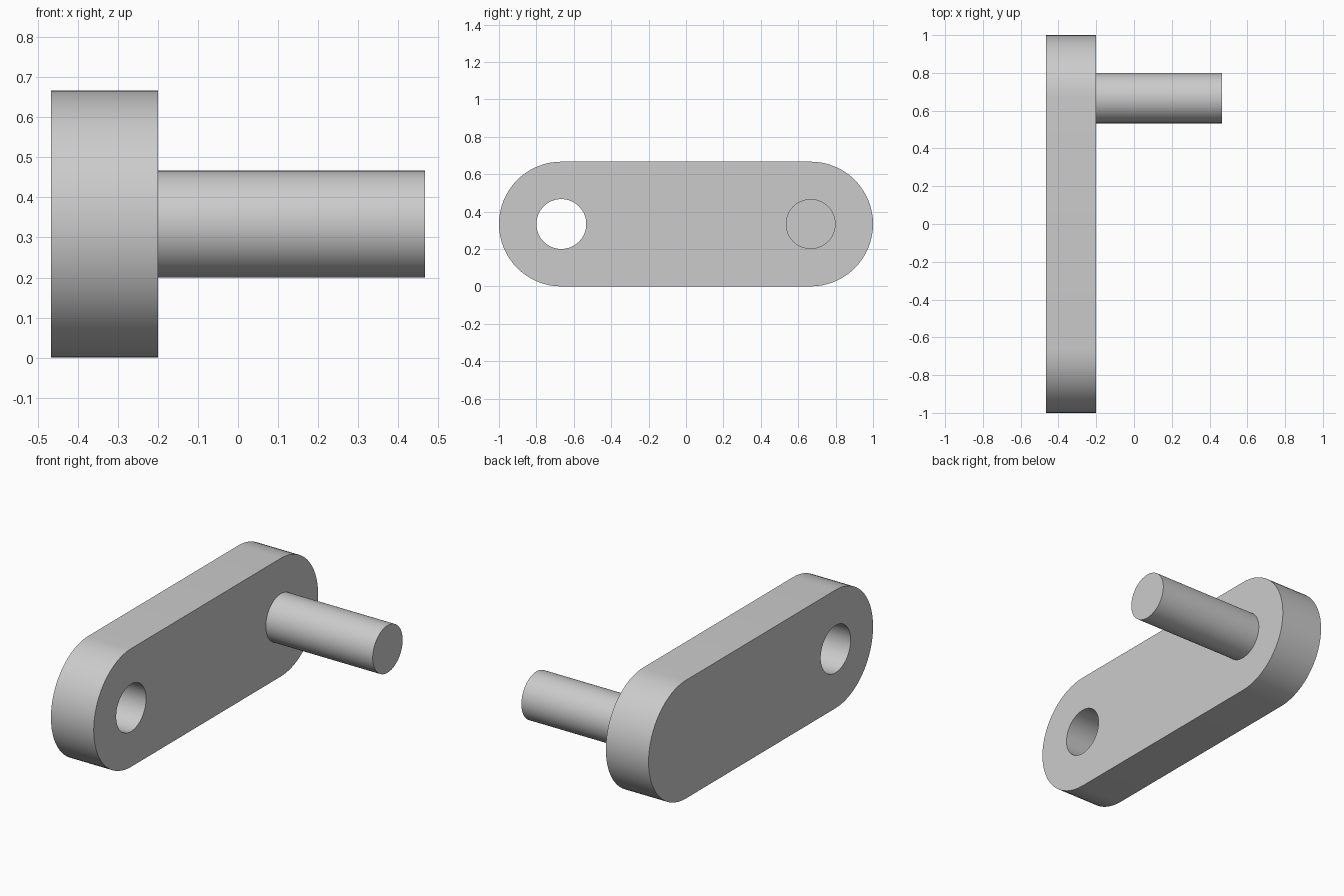
import bpy
import bmesh
from math import sin, cos, pi, radians
from mathutils import Matrix

if "Cube" in bpy.data.objects:
    bpy.data.objects.remove(bpy.data.objects["Cube"])

UNIT = 2 / 15            # shared radius of the pin and the hole
END_R = 2.5 * UNIT       # rounded plate ends
AXIS_Y = 1 - END_R       # hole and pin centres, front and back
AXIS_Z = END_R
X_BACK, X_FACE, X_TIP = -3.5 * UNIT, -1.5 * UNIT, 3.5 * UNIT
SEGMENTS = 64

grey = bpy.data.materials.new("light grey")
grey.use_nodes = True
grey.diffuse_color = (0.6, 0.6, 0.6, 1)
grey.node_tree.nodes["Principled BSDF"].inputs["Base Color"].default_value = (0.6, 0.6, 0.6, 1)


def arc(cy, r, start, sweep, count):
    """Points along an arc in the plane of the plate."""
    return [(X_BACK, cy + r * cos(start + sweep * i / count),
             AXIS_Z + r * sin(start + sweep * i / count)) for i in range(count + 1)]


def add_loop(bm, points):
    verts = [bm.verts.new(p) for p in points]
    return [bm.edges.new((v, verts[i - 1])) for i, v in enumerate(verts)]


def finish(bm, name):
    bmesh.ops.recalc_face_normals(bm, faces=bm.faces)
    mesh = bpy.data.meshes.new(name)
    bm.to_mesh(mesh)
    bm.free()
    mesh.materials.append(grey)
    obj = bpy.data.objects.new(name, mesh)
    bpy.context.collection.objects.link(obj)
    bpy.ops.object.select_all(action='DESELECT')
    obj.select_set(True)
    bpy.context.view_layer.objects.active = obj
    bpy.ops.object.shade_smooth_by_angle(angle=radians(30))


# Arm plate: rounded outline with a through hole, extruded along x
bm = bmesh.new()
outline = arc(AXIS_Y, END_R, -pi / 2, pi, SEGMENTS // 2) + arc(-AXIS_Y, END_R, pi / 2, pi, SEGMENTS // 2)
hole = arc(-AXIS_Y, UNIT, 0, 2 * pi, SEGMENTS)[:-1]
edges = add_loop(bm, outline) + add_loop(bm, hole)
bmesh.ops.triangle_fill(bm, edges=edges, use_beauty=True, normal=(-1, 0, 0))
result = bmesh.ops.extrude_face_region(bm, geom=bm.faces[:], use_keep_orig=True)
moved = [g for g in result["geom"] if isinstance(g, bmesh.types.BMVert)]
bmesh.ops.translate(bm, verts=moved, vec=(X_FACE - X_BACK, 0, 0))
finish(bm, "arm_plate")

# Handle pin: set slightly into the plate face
bm = bmesh.new()
root = X_FACE - 0.01
placement = Matrix.Translation(((root + X_TIP) / 2, AXIS_Y, AXIS_Z)) @ Matrix.Rotation(pi / 2, 4, 'Y')
bmesh.ops.create_cone(bm, cap_ends=True, segments=SEGMENTS, radius1=UNIT, radius2=UNIT,
                      depth=X_TIP - root, matrix=placement)
finish(bm, "handle_pin")
